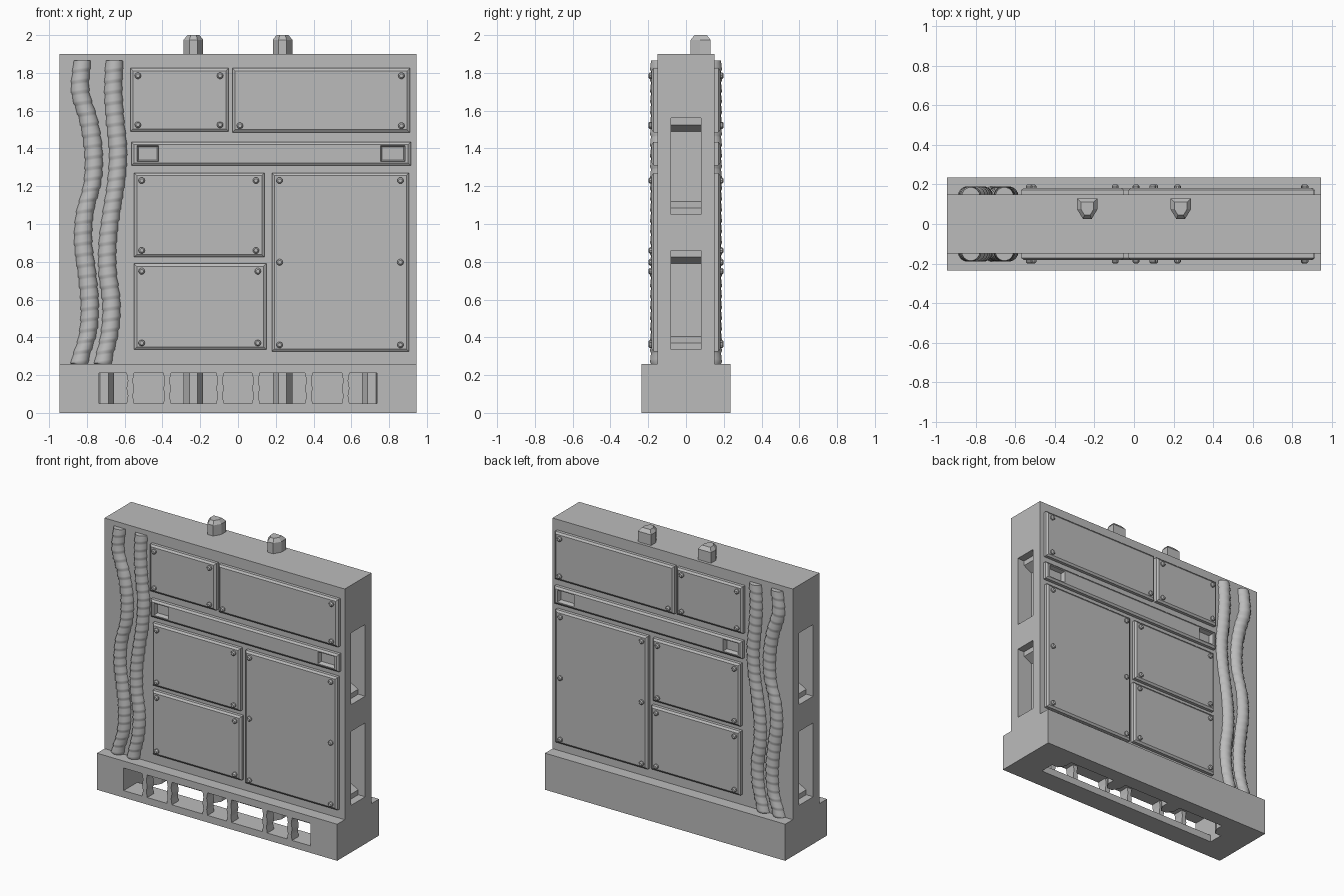
import bpy, bmesh, math
from mathutils import Vector

cube = bpy.data.objects.get("Cube")
if cube:
    bpy.data.objects.remove(cube, do_unlink=True)

grey = bpy.data.materials.new("plain_grey")
grey.use_nodes = True
grey.diffuse_color = (0.5, 0.5, 0.5, 1)
grey.node_tree.nodes["Principled BSDF"].inputs["Base Color"].default_value = (0.5, 0.5, 0.5, 1)

HALF = 0.945    # half width of the wall
WALL_Y = 0.15   # half thickness of the wall


def finish(name, bm):
    bmesh.ops.recalc_face_normals(bm, faces=bm.faces)
    mesh = bpy.data.meshes.new(name)
    bm.to_mesh(mesh)
    bm.free()
    mesh.materials.append(grey)
    ob = bpy.data.objects.new(name, mesh)
    bpy.context.collection.objects.link(ob)
    return ob


def add_loft(bm, rings):
    """Skin matching rings of points and cap both ends."""
    loops = [[bm.verts.new(p) for p in ring] for ring in rings]
    n = len(loops[0])
    for a, b in zip(loops, loops[1:]):
        for i in range(n):
            j = (i + 1) % n
            bm.faces.new((a[i], a[j], b[j], b[i]))
    bm.faces.new(loops[0])
    bm.faces.new(loops[-1])


def loft(name, rings):
    bm = bmesh.new()
    add_loft(bm, rings)
    return finish(name, bm)


def rect_xz(x0, x1, z0, z1, y, inset=0.0):
    return [(x0 + inset, y, z0 + inset), (x1 - inset, y, z0 + inset),
            (x1 - inset, y, z1 - inset), (x0 + inset, y, z1 - inset)]


def box(name, x0, x1, y0, y1, z0, z1):
    return loft(name, [rect_xz(x0, x1, z0, z1, y) for y in (y0, y1)])


def cut(ob, cutter):
    mod = ob.modifiers.new("cut", 'BOOLEAN')
    mod.operation = 'DIFFERENCE'
    mod.solver = 'EXACT'
    mod.object = cutter
    cutter.hide_render = True
    graph = bpy.context.evaluated_depsgraph_get()
    mesh = bpy.data.meshes.new_from_object(ob.evaluated_get(graph))
    ob.modifiers.clear()
    ob.data = mesh
    bpy.data.objects.remove(cutter, do_unlink=True)


def mirror_y(ob):
    mod = ob.modifiers.new("other_face", 'MIRROR')
    mod.use_axis = (False, True, False)
    mod.use_mirror_merge = False


# Wall slab with two stepped grip recesses in each end
wall = box("wall", -HALF, HALF, -WALL_Y, WALL_Y, 0.26, 1.9)
for side in (-1, 1):
    for z0, z1 in ((0.335, 0.86), (1.05, 1.56)):
        profile = [(-0.02, z0), (0.055, z0), (0.055, z0 + 0.035), (0.12, z0 + 0.07),
                   (0.12, z1 - 0.07), (0.055, z1 - 0.035), (0.055, z1), (-0.02, z1)]
        cut(wall, loft("recess_cutter", [[(side * (HALF - d), y, z) for d, z in profile]
                                         for y in (-0.08, 0.08)]))

# Plinth, hollow behind the front slot and open underneath
SLOT = 0.735
BACK = 0.13
plinth = box("plinth", -HALF, HALF, -0.235, 0.235, 0, 0.26)
cut(plinth, box("slot_cutter", -SLOT, SLOT, -0.3, BACK, 0.05, 0.21))
cut(plinth, box("floor_cutter", -SLOT, SLOT, -0.08, BACK, -0.05, 0.12))

# Ribs dividing the front slot, with wavy sides
bm = bmesh.new()
for x in (0.095, 0.375, 0.57):
    for s in (-1, 1):
        sides = [(0.02, 0.05), (0.013, 0.09), (0.02, 0.13), (0.013, 0.17), (0.02, 0.21)]
        ring = [(w, z) for w, z in sides] + [(-w, z) for w, z in reversed(sides)]
        add_loft(bm, [[(s * x + w, y, z) for w, z in ring] for y in (-0.235, -0.16)])
finish("slot_ribs", bm)


# Pegs on top and matching columns inside the plinth
def peg_ring(x, z, inset=0.0):
    w, t = 0.052 - inset, 0.022 - inset * 0.4
    return [(x - w, BACK - inset, z), (x - w, 0.075, z), (x - t, 0.025 + inset, z),
            (x + t, 0.025 + inset, z), (x + w, 0.075, z), (x + w, BACK - inset, z)]


PEG_X = 0.236
for x, label in ((-PEG_X, "right"), (PEG_X, "left")):
    loft("top_peg_" + label, [peg_ring(x, 1.9), peg_ring(x, 1.975), peg_ring(x, 2.0, 0.02)])
for i, x in enumerate((-3 * PEG_X, -PEG_X, PEG_X, 3 * PEG_X)):
    loft("plinth_column_%d" % (i + 1), [peg_ring(x, 0.0), peg_ring(x, 0.21)])


# Raised cover plates, the same on both faces
def plate(name, x0, x1, z0, z1):
    return loft(name, [rect_xz(x0, x1, z0, z1, -WALL_Y + 0.01),
                       rect_xz(x0, x1, z0, z1, -0.172),
                       rect_xz(x0, x1, z0, z1, -0.182, 0.014)])


plates = {
    "upper_small_plate": (-0.57, -0.05, 1.49, 1.825),
    "upper_wide_plate": (-0.03, 0.91, 1.485, 1.825),
    "middle_plate": (-0.55, 0.14, 0.825, 1.27),
    "lower_plate": (-0.55, 0.15, 0.335, 0.79),
    "tall_plate": (0.18, 0.905, 0.325, 1.27),
}
bolts = []
for name, (x0, x1, z0, z1) in plates.items():
    mirror_y(plate(name, x0, x1, z0, z1))
    heights = [z0 + 0.035, z1 - 0.04]
    if name == "tall_plate":
        heights.append((z0 + z1) / 2)
    for z in heights:
        bolts += [(x0 + 0.04, z), (x1 - 0.045, z)]
bolts.remove((-0.03 + 0.04, 1.825 - 0.04))

# Cross bar with a sunken pocket at each end
bar = plate("cross_bar", -0.565, 0.915, 1.31, 1.435)
for x0, x1 in ((-0.535, -0.42), (0.755, 0.885)):
    cut(bar, loft("pocket_cutter", [rect_xz(x0, x1, 1.33, 1.415, -0.2),
                                    rect_xz(x0, x1, 1.33, 1.415, -0.18),
                                    rect_xz(x0, x1, 1.33, 1.415, -0.152, 0.008)]))
mirror_y(bar)

# Bolt heads
bm = bmesh.new()
for x, z in bolts:
    add_loft(bm, [[(x + r * math.cos(a * math.tau / 10), y, z + r * math.sin(a * math.tau / 10))
                   for a in range(10)]
                  for y, r in ((-0.175, 0.017), (-0.192, 0.017), (-0.199, 0.01))])
mirror_y(finish("bolt_heads", bm))


# Ribbed hoses, half sunk in each face
def hose(name, xs, radius=0.05):
    top, bottom, count, sides = 1.865, 0.26, 168, 18
    rings = []
    for i in range(count + 1):
        t = i / count * (len(xs) - 1)
        k = min(int(t), len(xs) - 2)
        f = t - k
        p = [xs[max(0, min(len(xs) - 1, k + d))] for d in (-1, 0, 1, 2)]
        x = 0.5 * (2 * p[1] + (p[2] - p[0]) * f
                   + (2 * p[0] - 5 * p[1] + 4 * p[2] - p[3]) * f ** 2
                   + (3 * p[1] - p[0] - 3 * p[2] + p[3]) * f ** 3)
        z = top + (bottom - top) * i / count
        r = radius * (0.92 + 0.1 * (i % 6) / 5)
        rings.append([(x + r * math.cos(a * math.tau / sides),
                       -0.14 + r * math.sin(a * math.tau / sides),
                       z + 0.15 * r * math.cos(a * math.tau / sides) * (0 < i < count))
                      for a in range(sides)])
    ob = loft(name, rings)
    mirror_y(ob)
    bpy.ops.object.select_all(action='DESELECT')
    ob.select_set(True)
    bpy.context.view_layer.objects.active = ob
    bpy.ops.object.shade_smooth_by_angle(angle=math.radians(50))


hose("outer_hose", [-0.825, -0.835, -0.79, -0.765, -0.77, -0.81, -0.82, -0.8, -0.785, -0.795, -0.84])
hose("inner_hose", [-0.655, -0.66, -0.65, -0.635, -0.645, -0.67, -0.69, -0.69, -0.67, -0.68, -0.715])
